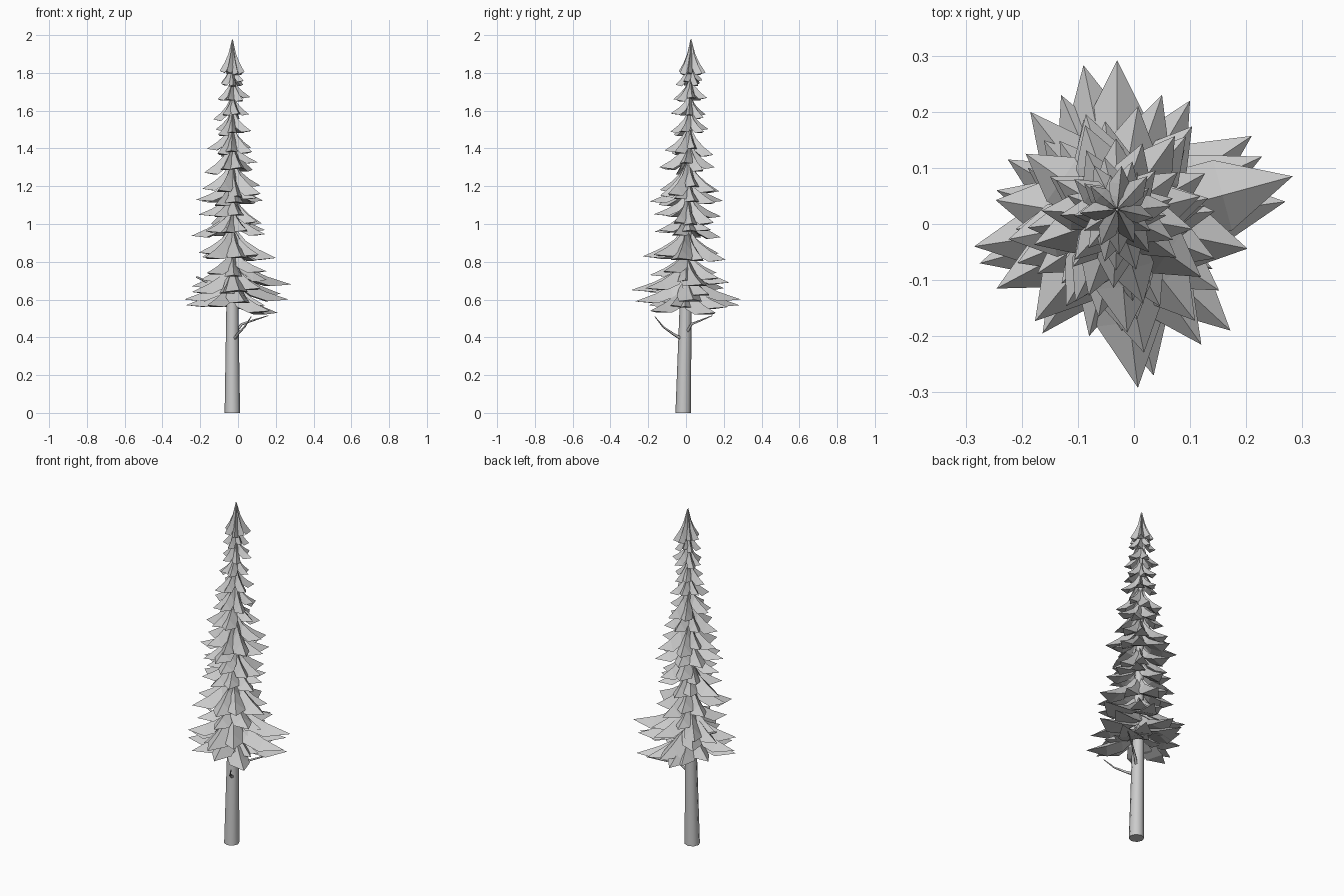
import bpy, math, random
from mathutils import Vector

if "Cube" in bpy.data.objects:
    bpy.data.objects.remove(bpy.data.objects["Cube"])

random.seed(11)


def make(name, verts, faces):
    me = bpy.data.meshes.new(name)
    me.from_pydata([tuple(v) for v in verts], [], faces)
    me.update()
    ob = bpy.data.objects.new(name, me)
    bpy.context.collection.objects.link(ob)
    return ob


def axis(z):
    """Slightly leaning centre line of the tree."""
    return Vector((-0.03, -0.015 + 0.045 * z / 1.98, z))


def tube(name, pts, radii, n):
    """Low-poly tapered tube along a path."""
    verts, faces = [], []
    for i, p in enumerate(pts):
        d = (pts[min(i + 1, len(pts) - 1)] - pts[max(i - 1, 0)]).normalized()
        if abs(d.z) > 0.95:
            u, w = Vector((1, 0, 0)), Vector((0, 1, 0))
        else:
            u = d.cross(Vector((0, 0, 1))).normalized()
            w = u.cross(d)
        for k in range(n):
            a = 2 * math.pi * k / n
            verts.append(p + radii[i] * (u * math.cos(a) + w * math.sin(a)))
    for i in range(len(pts) - 1):
        for k in range(n):
            m = (k + 1) % n
            faces.append((i*n + k, i*n + m, i*n + n + m, i*n + n + k))
    faces.append(tuple(range(n))[::-1])
    faces.append(tuple(range((len(pts) - 1) * n, len(pts) * n)))
    ob = make(name, verts, faces)
    for p in ob.data.polygons:
        p.use_smooth = len(p.vertices) == 4
    return ob


def blade(verts, faces, tip, h, wide=0.24):
    """Drooping branch: solid folded leaf from the trunk out to its tip."""
    c = axis(tip.z)
    out = Vector((tip.x - c.x, tip.y - c.y, 0))
    r = out.length
    out.normalize()
    side = Vector((-out.y, out.x, 0))
    b = len(verts)
    # fraction of reach, half width, ridge height, edge height
    for f, w, zr, ze in ((0.03, 0.10, 1.0, 0.55), (0.30, 0.20, 0.55, 0.14),
                         (0.60, wide, 0.27, -0.06)):
        for s in (-1, 0, 1):
            p = c + out * r * f + side * (s * w * r)
            p.z = tip.z + h * (ze if s else zr)
            verts.append(p)
    verts.append(tip)
    for i in (0, 3):
        for j in (0, 1):
            q = b + i + j
            faces.append((q, q + 3, q + 4, q + 1))
        # underside
        faces.append((b + i, b + i + 2, b + i + 5, b + i + 3))
    faces += [(b + 6, b + 9, b + 7), (b + 7, b + 9, b + 8),
              (b + 6, b + 8, b + 9), (b, b + 1, b + 2)]


# trunk
zs = (0, 0.55, 1.2, 1.85)
tube("trunk", [axis(z) for z in zs], (0.041, 0.032, 0.02, 0.004), 8)

# bare twigs
twigs = [
    [(-0.02, -0.02, 0.39), (0.0, -0.07, 0.42), (0.035, -0.12, 0.455), (0.07, -0.165, 0.51)],
    [(-0.02, 0.0, 0.42), (0.02, 0.03, 0.47), (0.08, 0.08, 0.49), (0.16, 0.14, 0.515)],
    [(-0.03, 0.01, 0.63), (-0.12, 0.02, 0.67), (-0.22, 0.033, 0.72)],
]
for i, pts in enumerate(twigs):
    tube("twig_%d" % (i + 1), [Vector(p) for p in pts],
         [0.010, 0.007, 0.005, 0.002][:len(pts)], 5)

# lowest, longest branches
verts, faces = [], []
low = [(.283, .085, .68), (.27, .04, .60), (.21, .157, .53), (.228, .12, .63),
       (.10, .22, .56), (.05, .23, .69), (-.03, .292, .60), (-.09, .283, .57),
       (-.185, .20, .66), (-.13, .23, .57), (-.225, .115, .58), (-.245, .06, .67),
       (-.285, -.04, .60), (-.275, -.07, .57), (-.245, -.115, .64),
       (-.163, -.195, .57), (-.08, -.20, .64), (.007, -.292, .65),
       (.035, -.27, .59), (.12, -.215, .66), (.172, -.19, .54), (.14, -.08, .57)]
for t in low:
    blade(verts, faces, Vector(t), 0.15, 0.20)
make("lower_branches", verts, faces)

# upper tiers: tip height, top height, reach, branch count
tiers = [(.56, .68, .15, 5), (.72, .87, .20, 8), (.83, .99, .21, 9),
         (.94, 1.09, .195, 9), (1.03, 1.17, .18, 8),
         (1.11, 1.25, .18, 8), (1.18, 1.34, .165, 8),
         (1.30, 1.44, .15, 7), (1.39, 1.53, .125, 7), (1.49, 1.61, .10, 6),
         (1.57, 1.69, .095, 6), (1.66, 1.78, .085, 6), (1.75, 1.87, .07, 6),
         (1.81, 1.985, .075, 7)]
for i, (z0, z1, r, n) in enumerate(tiers):
    verts, faces = [], []
    for k in range(n):
        a = 2 * math.pi * (k + random.uniform(-.2, .2)) / n + i * 2.4
        z = z0 + random.uniform(-0.03, 0.03) * min(1, r / 0.15)
        q = r * random.uniform(0.82, 1.14)
        tip = axis(z) + Vector((math.cos(a) * q, math.sin(a) * q, 0))
        blade(verts, faces, tip, z1 - z + random.uniform(-.01, 0), 0.24)
    make("branch_tier_%02d" % (i + 1), verts, faces)
